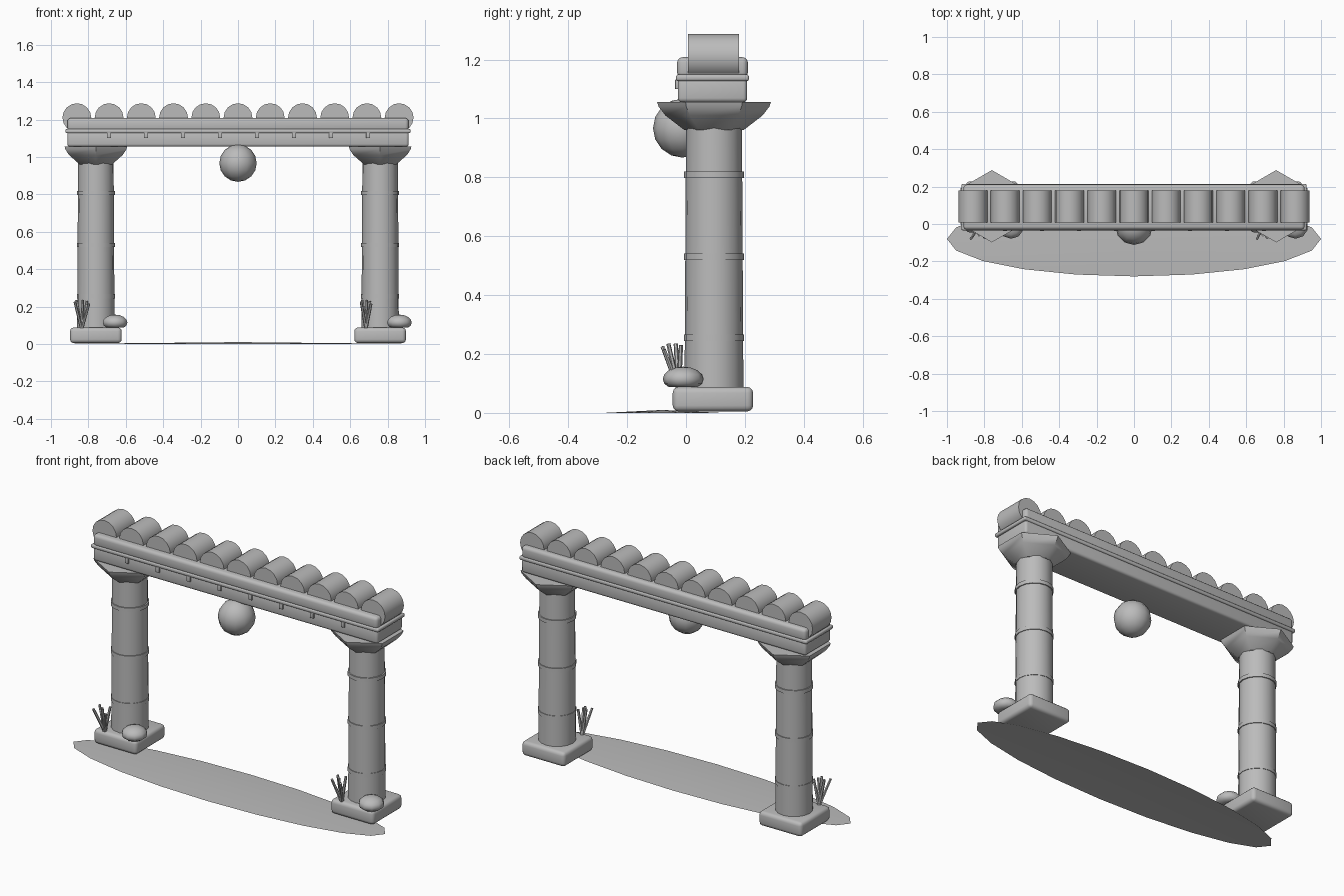
import bpy, bmesh, math
from mathutils import Vector, Matrix

if "Cube" in bpy.data.objects:
    bpy.data.objects.remove(bpy.data.objects["Cube"], do_unlink=True)

stone = bpy.data.materials.new("stone grey")
stone.use_nodes = True
GREY = (0.5, 0.5, 0.5, 1)
stone.diffuse_color = GREY
stone.node_tree.nodes["Principled BSDF"].inputs["Base Color"].default_value = GREY


def finish(name, bm, angle=40):
    """Turn a bmesh into a shaded object with the shared material."""
    mesh = bpy.data.meshes.new(name)
    bm.to_mesh(mesh)
    bm.free()
    mesh.materials.append(stone)
    obj = bpy.data.objects.new(name, mesh)
    bpy.context.collection.objects.link(obj)
    bpy.ops.object.select_all(action='DESELECT')
    obj.select_set(True)
    bpy.context.view_layer.objects.active = obj
    bpy.ops.object.shade_smooth_by_angle(angle=math.radians(angle))
    return obj


def box(name, low, high, bevel=0):
    low, high = Vector(low), Vector(high)
    bm = bmesh.new()
    bmesh.ops.create_cube(bm, size=1, matrix=Matrix.Translation((low + high) / 2)
                          @ Matrix.Diagonal((*(high - low), 1)))
    if bevel:
        bmesh.ops.bevel(bm, geom=bm.edges[:], offset=bevel, segments=3,
                        profile=0.5, affect='EDGES')
    return finish(name, bm)


def rod(name, start, end, r1, r2, sides=16):
    """Tapered cylinder between two points."""
    start, end = Vector(start), Vector(end)
    axis = end - start
    turn = axis.to_track_quat('Z', 'Y').to_matrix().to_4x4()
    bm = bmesh.new()
    bmesh.ops.create_cone(bm, cap_ends=True, segments=sides, radius1=r1, radius2=r2,
                          depth=axis.length,
                          matrix=Matrix.Translation((start + end) / 2) @ turn)
    return finish(name, bm)


def lathe(name, centre, profile, sides, start_angle):
    """Closed turned shape from (radius, height) pairs."""
    bm = bmesh.new()
    rings = []
    for r, z in profile:
        angles = [start_angle + math.tau * i / sides for i in range(sides)]
        rings.append([bm.verts.new((centre[0] + r * math.cos(a),
                                    centre[1] + r * math.sin(a), z)) for a in angles])
    for a, b in zip(rings, rings[1:]):
        for i in range(sides):
            j = (i + 1) % sides
            bm.faces.new((a[i], a[j], b[j], b[i]))
    bm.faces.new(rings[0][::-1])
    bm.faces.new(rings[-1])
    return finish(name, bm)


def ball(name, centre, scale, u, v, flat_below=None):
    bm = bmesh.new()
    bmesh.ops.create_uvsphere(bm, u_segments=u, v_segments=v, radius=1,
                              matrix=Matrix.Translation(centre)
                              @ Matrix.Diagonal((*scale, 1)))
    if flat_below is not None:
        for vert in bm.verts:
            vert.co.z = max(vert.co.z, flat_below)
    return finish(name, bm, 60)


# Ground patch: thin oval, slightly raised in the middle
bm = bmesh.new()
SIDES = 20
rim = [bm.verts.new((math.cos(math.tau * i / SIDES),
                     -0.08 + 0.2 * math.sin(math.tau * i / SIDES), 0))
       for i in range(SIDES)]
middle = bm.verts.new((0, -0.08, 0.01))
for i in range(SIDES):
    bm.faces.new((middle, rim[i], rim[(i + 1) % SIDES]))
finish("ground_patch", bm)

# Pillars with base, bands, hexagonal capital, rock and coral
for side, x in (("right", -0.76), ("left", 0.76)):
    y = 0.095
    box(side + "_base", (x - 0.138, -0.045, 0.005), (x + 0.138, 0.228, 0.088), 0.02)
    rod(side + "_column", (x, y, 0.08), (x, y, 0.97), 0.1, 0.095)
    for i, z in enumerate((0.255, 0.53, 0.808)):
        rod(f"{side}_band_{i}", (x, y, z - 0.011), (x, y, z + 0.011), 0.102, 0.102)
    lathe(side + "_capital", (x, y),
          ((0.1, 0.96), (0.165, 1.01), (0.188, 1.04), (0.193, 1.055)),
          6, math.pi / 2)
    ball(side + "_rock", (x + 0.103, -0.01, 0.115), (0.069, 0.069, 0.042), 10, 8, 0.088)

    # Coral twigs fanning out from one root
    root = Vector((x - 0.076, -0.025, 0.08))
    spread = 1.4 if side == "right" else 1
    for i, (dx, dy, dz) in enumerate(((-0.026, -0.055, 0.145), (-0.02, -0.01, 0.155),
                                      (0.005, -0.035, 0.155), (0.028, -0.05, 0.135),
                                      (0.02, 0.008, 0.15))):
        rod(f"{side}_coral_twig_{i}", root, root + Vector((dx * spread, dy, dz)),
            0.009, 0.007, 6)

# Lintel: lower beam, thin moulding, upper beam
box("lower_beam", (-0.912, -0.028, 1.055), (0.912, 0.208, 1.135), 0.014)
box("moulding", (-0.923, -0.034, 1.127), (0.923, 0.214, 1.149), 0.008)
box("upper_beam", (-0.912, -0.03, 1.138), (0.912, 0.21, 1.208), 0.018)

# Small pegs under the moulding along the front
for i in range(8):
    x = -0.69 + i * 0.198
    box(f"peg_{i}", (x - 0.011, -0.037, 1.1), (x + 0.011, -0.02, 1.132), 0.002)

# Row of round roof tiles
for i in range(11):
    x = (i - 5) * 0.1723
    rod(f"roof_tile_{i}", (x, 0.007, 1.21), (x, 0.18, 1.21), 0.077, 0.077)

# Hanging globe under the lintel
ball("hanging_globe", (0, -0.012, 0.967), (0.1, 0.1, 0.1), 12, 8)
